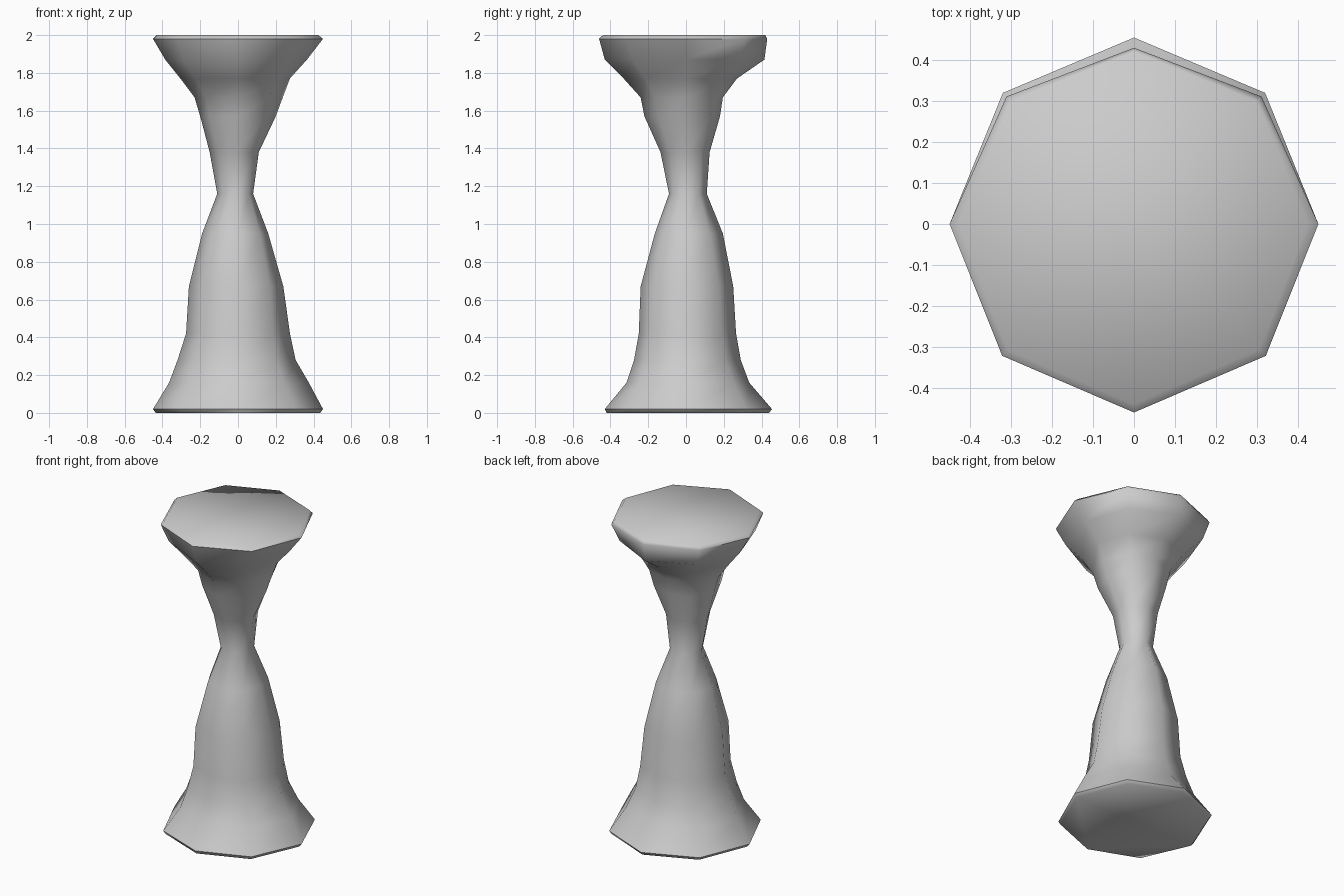
import bpy, bmesh
from math import cos, sin, pi

# Body profile: height, then radius toward +x, +y, -x, -y
RINGS = [
    (0.00, 0.435, 0.44, 0.435, 0.42),
    (0.02, 0.45, 0.455, 0.45, 0.43),
    (0.16, 0.375, 0.335, 0.365, 0.315),
    (0.28, 0.305, 0.29, 0.32, 0.275),
    (0.42, 0.275, 0.265, 0.275, 0.25),
    (0.67, 0.24, 0.25, 0.26, 0.24),
    (0.95, 0.16, 0.195, 0.19, 0.165),
    (1.16, 0.08, 0.11, 0.11, 0.09),
    (1.38, 0.11, 0.125, 0.15, 0.135),
    (1.57, 0.20, 0.18, 0.20, 0.22),
    (1.67, 0.237, 0.195, 0.23, 0.24),
    (1.77, 0.275, 0.27, 0.305, 0.33),
    (1.87, 0.365, 0.415, 0.385, 0.43),
    (1.98, 0.45, 0.43, 0.45, 0.46),
    (2.00, 0.425, 0.42, 0.43, 0.44),
]
SIDES = 8

bm = bmesh.new()
loops = []
for z, *radii in RINGS:
    loop = []
    for i in range(SIDES):
        # diagonal corners average the two neighbouring directions
        r = (radii[i // 2] + radii[((i + 1) // 2) % 4]) / 2
        a = i * pi / 4
        loop.append(bm.verts.new((r * cos(a), r * sin(a), z)))
    loops.append(loop)

# Side faces and end caps
for low, high in zip(loops, loops[1:]):
    for i in range(SIDES):
        j = (i + 1) % SIDES
        bm.faces.new((low[i], low[j], high[j], high[i]))
bm.faces.new(loops[0][::-1])
bm.faces.new(loops[-1])

mesh = bpy.data.meshes.new("pedestal")
bm.to_mesh(mesh)
bm.free()
pedestal = bpy.data.objects.new("pedestal", mesh)
bpy.context.collection.objects.link(pedestal)

# Soft shading across the facets
bpy.context.view_layer.objects.active = pedestal
pedestal.select_set(True)
bpy.ops.object.shade_smooth_by_angle(angle=pi / 3)
